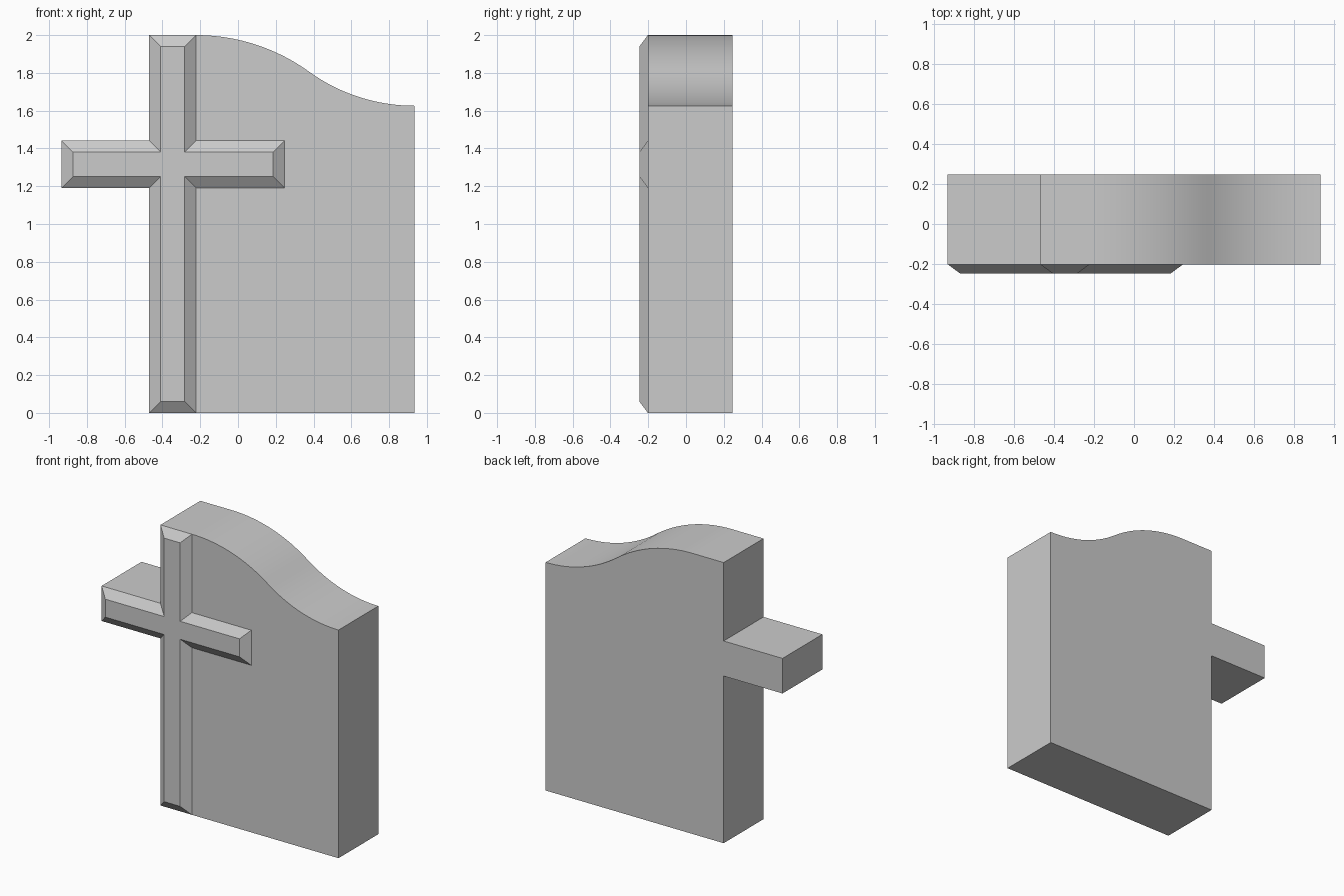
import bpy, bmesh, math

if "Cube" in bpy.data.objects:
    bpy.data.objects.remove(bpy.data.objects["Cube"])

BACK, PANEL, FRONT = 0.247, -0.202, -0.247   # depth planes
LEFT, RIGHT = -0.934, 0.934
POST_L, POST_R, ARM_R = -0.470, -0.222, 0.246
ARM_LO, ARM_HI, TOP, SHOULDER = 1.191, 1.441, 2.0, 1.626
BEVEL = 0.061


def cross(b):
    """Cross outline moved inward by b, counter-clockwise from the lower left."""
    l, r, al, ar = POST_L + b, POST_R - b, LEFT + b, ARM_R - b
    lo, hi, t = ARM_LO + b, ARM_HI - b, TOP - b
    return [(l, b), (r, b), (r, lo), (ar, lo), (ar, hi), (r, hi),
            (r, t), (l, t), (l, hi), (al, hi), (al, lo), (l, lo)]


def arc(x0, z0, dx, dz, n=16):
    """Circular arc leaving (x0, z0) horizontally and ending at an offset dx, dz."""
    radius = (dx * dx + dz * dz) / (2 * dz)
    sweep = 2 * math.atan2(abs(dz), abs(dx))
    s = math.copysign(1, dx)
    return [(x0 + s * abs(radius) * math.sin(sweep * i / n),
             z0 + radius * (1 - math.cos(sweep * i / n))) for i in range(n + 1)]


# S-shaped top edge: hollow at the right, then crown to the post
mid_x, mid_z = 0.378, 1.805
hollow = arc(RIGHT, SHOULDER, mid_x - RIGHT, mid_z - SHOULDER)
crown = arc(POST_R, TOP, mid_x - POST_R, mid_z - TOP)
s_curve = hollow + crown[-2::-1]

outer, inner = cross(0), cross(BEVEL)
outline = [outer[0], outer[1], (RIGHT, 0)] + s_curve + outer[7:]
panel = [outer[1], (RIGHT, 0)] + s_curve + outer[5:1:-1]

bm = bmesh.new()


def ring(points, y):
    return [bm.verts.new((x, y, z)) for x, z in points]


def bridge(a, b):
    for i in range(len(a)):
        j = (i + 1) % len(a)
        bm.faces.new((a[i], a[j], b[j], b[i]))


# slab: back and edge walls
back_ring = ring(outline, BACK)
bm.faces.new(back_ring[::-1])
bridge(ring(outline, PANEL), back_ring)

# plain front panel beside the cross
bm.faces.new(ring(panel, PANEL))

# raised cross with chamfered border
cross_front = ring(inner, FRONT)
bm.faces.new(cross_front)
bridge(cross_front, ring(outer, PANEL))

bmesh.ops.remove_doubles(bm, verts=bm.verts, dist=1e-5)
bmesh.ops.recalc_face_normals(bm, faces=bm.faces)
mesh = bpy.data.meshes.new("headstone")
bm.to_mesh(mesh)
bm.free()

stone = bpy.data.objects.new("headstone", mesh)
bpy.context.collection.objects.link(stone)
bpy.context.view_layer.objects.active = stone
stone.select_set(True)
bpy.ops.object.shade_smooth_by_angle(angle=math.radians(20))
